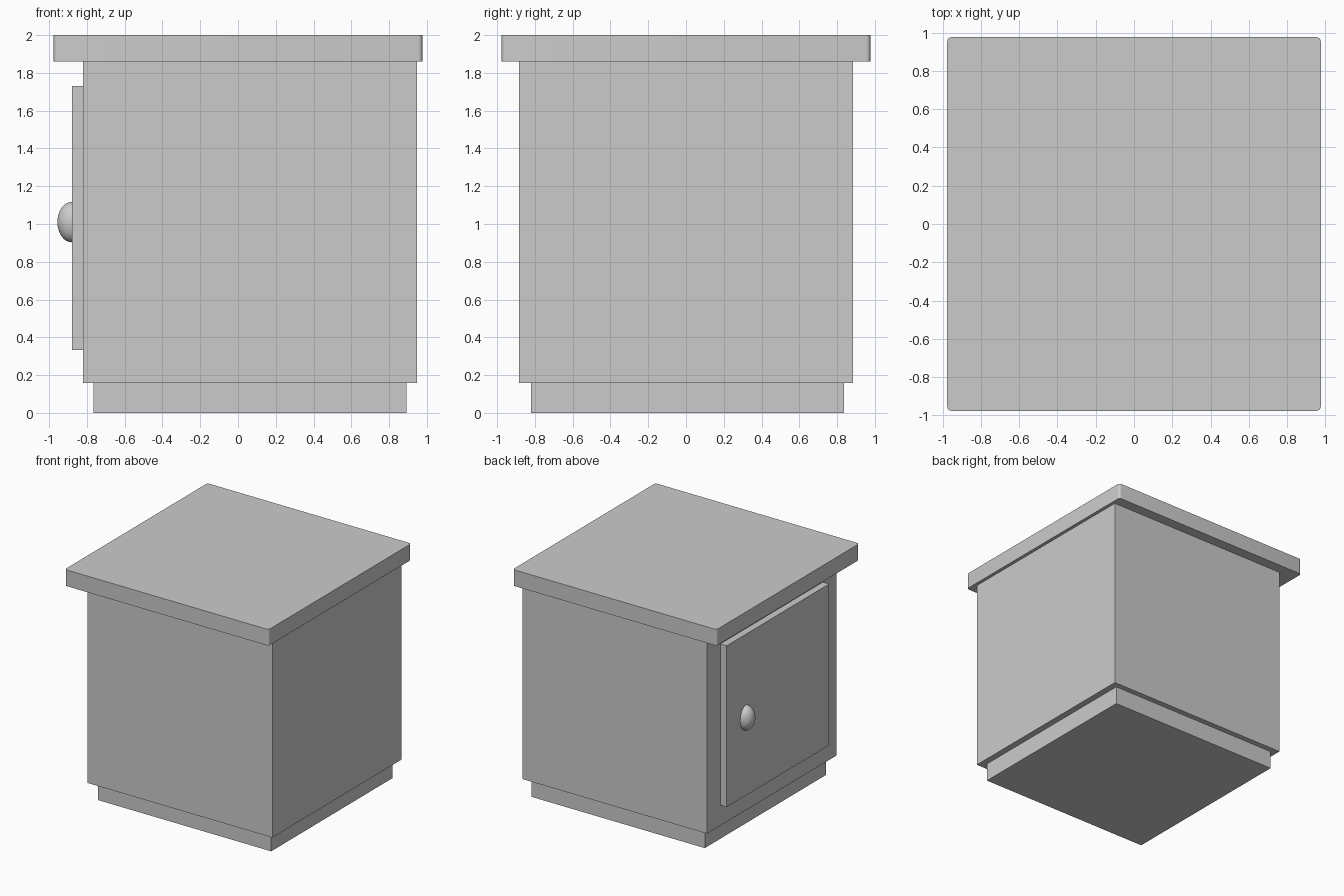
import bpy, bmesh
from math import radians

if "Cube" in bpy.data.objects:
    bpy.data.objects.remove(bpy.data.objects["Cube"])


def box(name, x, y, z, corner=0.0):
    """Box from (min, max) ranges, with optional rounded vertical corners."""
    bm = bmesh.new()
    bmesh.ops.create_cube(bm, size=1)
    for v in bm.verts:
        v.co = [r[0] if c < 0 else r[1] for c, r in zip(v.co, (x, y, z))]
    if corner:
        upright = [e for e in bm.edges
                   if abs(e.verts[0].co.z - e.verts[1].co.z) > 0.01]
        bmesh.ops.bevel(bm, geom=upright, offset=corner, segments=5,
                        profile=0.5, affect='EDGES')
    mesh = bpy.data.meshes.new(name)
    bm.to_mesh(mesh)
    bm.free()
    obj = bpy.data.objects.new(name, mesh)
    bpy.context.collection.objects.link(obj)
    return obj


def smooth(obj):
    bpy.ops.object.select_all(action='DESELECT')
    obj.select_set(True)
    bpy.context.view_layer.objects.active = obj
    bpy.ops.object.shade_smooth_by_angle(angle=radians(30))


# Recessed plinth and cabinet body
box("plinth", (-0.765, 0.892), (-0.82, 0.836), (0, 0.158))
box("cabinet_body", (-0.82, 0.947), (-0.884, 0.884), (0.158, 1.86))

# Overhanging top with softened corners
smooth(box("table_top", (-0.976, 0.976), (-0.976, 0.976), (1.86, 2.0), 0.022))

# Door on the left side
box("door", (-0.88, -0.82), (-0.70, 0.70), (0.334, 1.73))

# Oval knob, half sunk into the door
bpy.ops.mesh.primitive_uv_sphere_add(segments=32, ring_count=16, radius=1,
                                     location=(-0.88, 0.44, 1.01))
knob = bpy.context.object
knob.name = "door_knob"
knob.scale = (0.076, 0.076, 0.107)
bpy.ops.object.transform_apply(location=False, rotation=False, scale=True)
smooth(knob)
